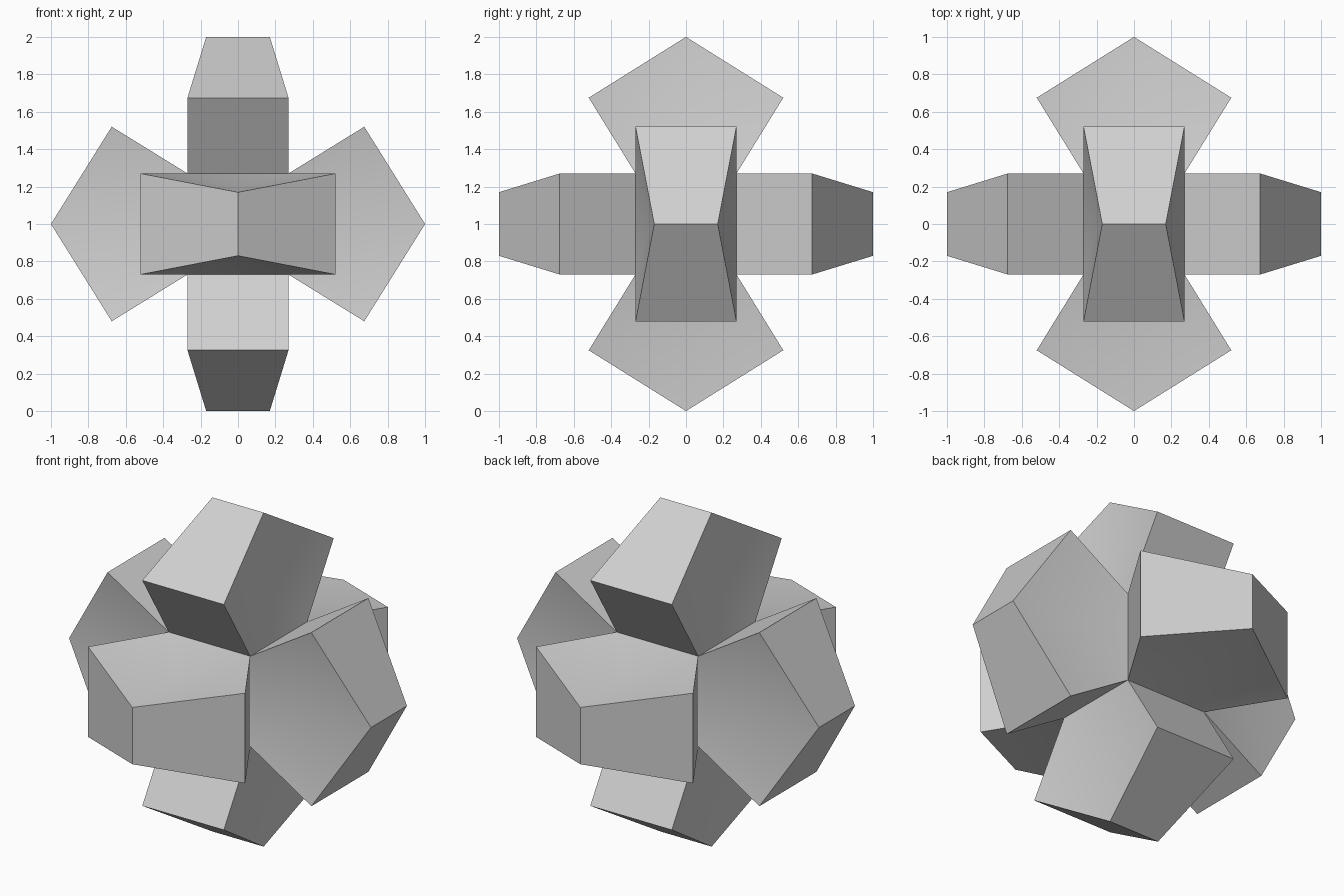
import bpy
import bmesh
import math
from mathutils import Vector

cube = bpy.data.objects.get("Cube")
if cube:
    bpy.data.objects.remove(cube, do_unlink=True)

# One plain grey for the whole solid
grey = bpy.data.materials.new("light grey")
grey.use_nodes = True
color = (0.63, 0.63, 0.63, 1)
grey.diffuse_color = color
grey.node_tree.nodes["Principled BSDF"].inputs["Base Color"].default_value = color

CORE = 0.27       # half size of the hidden cube the arms grow from
RIDGE = 0.17      # half length of the outer ridge
WIDE, SHOULDER = 0.52, 0.675
DISH = Vector((0.19, 0, 0.58))    # sunken middle of each pentagon


def build_arm(name, place):
    """House-shaped arm: two roof quads, two walls, two dished pentagons."""
    bm = bmesh.new()

    def vert(x, y, z):
        return bm.verts.new(place(x, y, z) + Vector((0, 0, 1)))

    # Half outline on each side: base, shoulder, ridge, shoulder, base
    outline = [(CORE, -CORE, CORE), (CORE, -WIDE, SHOULDER), (RIDGE, 0, 1),
               (CORE, WIDE, SHOULDER), (CORE, CORE, CORE)]
    sides = []
    for s in (1, -1):
        ring = [vert(s * x, y, z) for x, y, z in outline]
        middle = vert(s * DISH.x, DISH.y, DISH.z)
        for i in range(5):
            bm.faces.new((ring[i], ring[(i + 1) % 5], middle))
        sides.append(ring)

    # Walls, roof and inner base
    a, b = sides
    for i in range(5):
        j = (i + 1) % 5
        bm.faces.new((a[i], a[j], b[j], b[i]))
    bmesh.ops.recalc_face_normals(bm, faces=bm.faces)

    mesh = bpy.data.meshes.new(name)
    bm.to_mesh(mesh)
    bm.free()
    mesh.materials.append(grey)
    arm = bpy.data.objects.new(name, mesh)
    bpy.context.collection.objects.link(arm)
    return arm


# Each axis turns the arm by cycling its coordinates
axes = {
    ("top_arm", "bottom_arm"): lambda x, y, z: Vector((x, y, z)),
    ("left_arm", "right_arm"): lambda x, y, z: Vector((z, x, y)),
    ("back_arm", "front_arm"): lambda x, y, z: Vector((y, z, x)),
}
arms = []
for (plus, minus), turn in axes.items():
    arms.append(build_arm(plus, turn))
    arms.append(build_arm(minus, lambda x, y, z, t=turn: t(x, -y, -z)))

# Soft shading inside the dished pentagons, crisp edges elsewhere
bpy.ops.object.select_all(action='DESELECT')
for arm in arms:
    arm.select_set(True)
bpy.context.view_layer.objects.active = arms[0]
bpy.ops.object.shade_smooth_by_angle(angle=math.radians(30))
